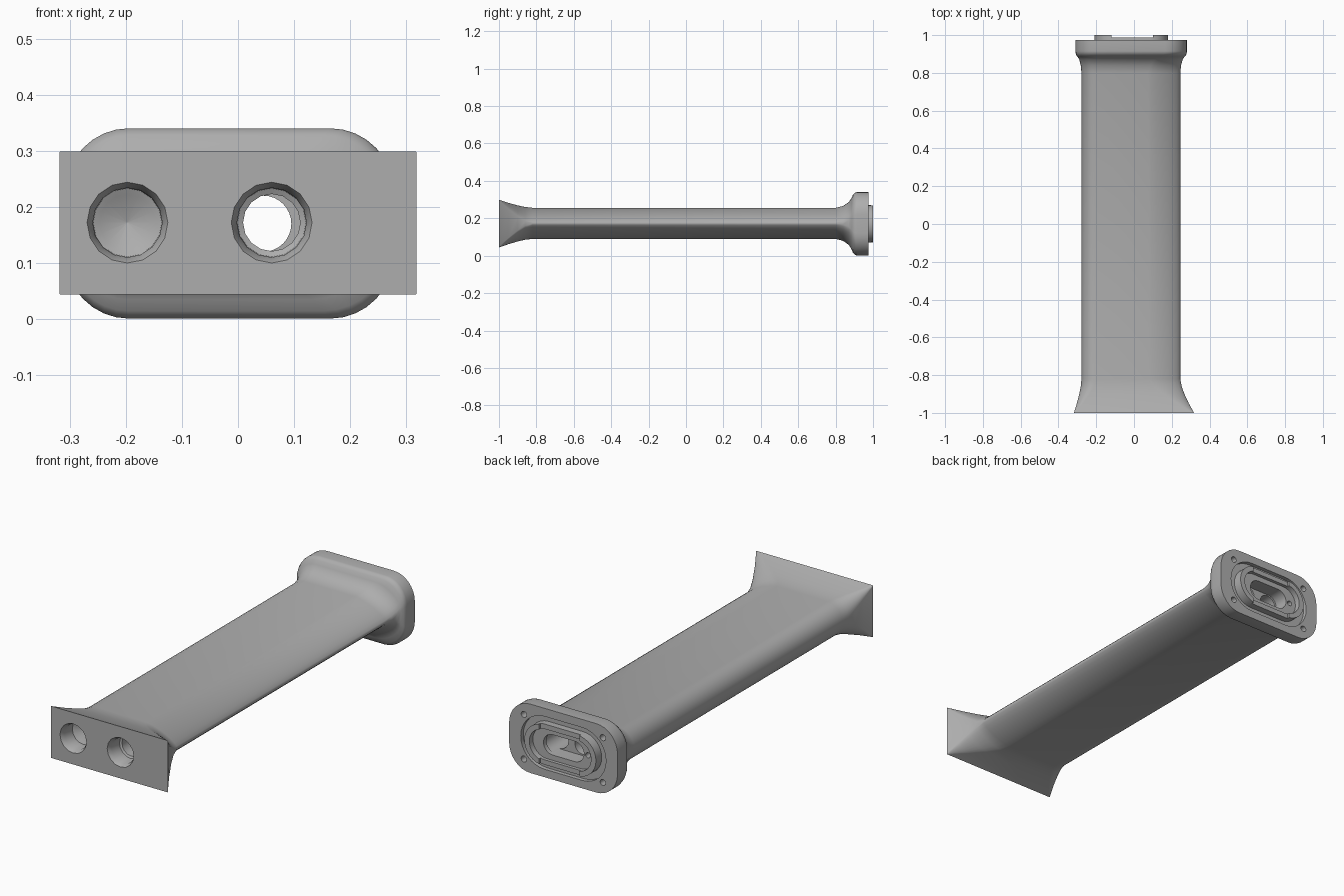
import bpy
import bmesh
import math

if "Cube" in bpy.data.objects:
    bpy.data.objects.remove(bpy.data.objects["Cube"], do_unlink=True)

grey = bpy.data.materials.new("grey_metal")
COLOR = (0.42, 0.42, 0.42, 1)
grey.use_nodes = True
grey.diffuse_color = COLOR
grey.node_tree.nodes["Principled BSDF"].inputs["Base Color"].default_value = COLOR

MID_X, MID_Z = -0.015, 0.17      # centre of the rear flange


def section(x0, x1, z0, z1, left, right, round_z, power, steps=8):
    """Rounded outline; left and right are the corner lengths in x."""
    pts = []
    for quarter in range(4):
        on_right, on_top = quarter in (0, 3), quarter < 2
        rx = right if on_right else left
        p = power if on_right else 2
        cx = x1 - rx if on_right else x0 + rx
        cz = z1 - round_z if on_top else z0 + round_z
        for i in range(steps + 1):
            a = (quarter + i / steps) * math.pi / 2
            c, s = math.cos(a), math.sin(a)
            pts.append((cx + rx * math.copysign(abs(c) ** (2 / p), c),
                        cz + round_z * math.copysign(abs(s) ** (2 / p), s)))
    return pts


def loft(name, rings):
    """Skin a list of (y, outline) rings and cap both ends."""
    bm = bmesh.new()
    loops = [[bm.verts.new((x, y, z)) for x, z in pts] for y, pts in rings]
    for a, b in zip(loops, loops[1:]):
        for i in range(len(a)):
            j = (i + 1) % len(a)
            bm.faces.new((a[i], a[j], b[j], b[i]))
    bm.faces.new(loops[0])
    bm.faces.new(loops[-1])
    bmesh.ops.remove_doubles(bm, verts=bm.verts, dist=1e-5)
    bmesh.ops.recalc_face_normals(bm, faces=bm.faces)
    mesh = bpy.data.meshes.new(name)
    bm.to_mesh(mesh)
    bm.free()
    obj = bpy.data.objects.new(name, mesh)
    bpy.context.collection.objects.link(obj)
    mesh.materials.append(grey)
    return obj


def circle(x, z, r, sides=16):
    return [(x + r * math.cos(math.tau * i / sides),
             z + r * math.sin(math.tau * i / sides)) for i in range(sides)]


def slot(half_x, half_z, x=MID_X, z=MID_Z):
    return section(x - half_x, x + half_x, z - half_z, z + half_z,
                   half_z, half_z, half_z, 2)


def bore(x, z, stages):
    """Turned cutter from (y, radius) stages."""
    return loft("bore_cutter", [(y, circle(x, z, r)) for y, r in stages])


def carve(target, cutters):
    bpy.context.view_layer.objects.active = target
    for cutter in cutters:
        cutter.hide_render = True
        mod = target.modifiers.new("cut", "BOOLEAN")
        mod.operation, mod.solver, mod.object = "DIFFERENCE", "EXACT", cutter
        bpy.ops.object.modifier_apply(modifier=mod.name)


def blend(a, b, t):
    return section(*[u + (v - u) * t for u, v in zip(a, b)])


# Key outlines: front plate, streamlined duct, rear flange
plate = (-0.318, 0.318, 0.044, 0.299, 0.002, 0.002, 0.002, 2)
duct = (-0.278, 0.245, 0.09, 0.256, 0.08, 0.17, 0.083, 1.45)
flange = (-0.31, 0.28, 0.001, 0.34, 0.115, 0.115, 0.12, 2)

front_flare = [(-1, 1), (-0.95, 0.62), (-0.9, 0.3), (-0.86, 0.1), (-0.82, 0)]
rear_flare = [(0.8, 0), (0.84, 0.12), (0.87, 0.36), (0.885, 0.62),
              (0.893, 0.85), (0.905, 0.97), (0.915, 1), (0.975, 1)]
strut = loft("hollow_strut",
             [(y, blend(duct, plate, t)) for y, t in front_flare] +
             [(y, blend(duct, flange, t)) for y, t in rear_flare])

# Oval locating boss with two raised end tabs
boss = loft("locating_boss", [(y, slot(0.195, 0.1)) for y in (0.95, 1)])

# Cutters
PORT_Z = 0.172
through_port = bore(0.06, PORT_Z, [(-1.01, 0.073), (-1, 0.072), (-0.98, 0.062),
                                   (-0.92, 0.061), (-0.915, 0.051), (1.1, 0.051)])
blind_port = bore(-0.197, PORT_Z, [(-1.01, 0.073), (-1, 0.072), (-0.98, 0.062),
                                   (-0.92, 0.061), (-0.915, 0.05), (-0.89, 0.001)])
inner_slot = loft("slot_cutter", [(y, slot(0.11, 0.05)) for y in (0.9, 1.1)])
rear_bore = bore(-0.07, MID_Z, [(0.7, 0.044), (0.95, 0.045)])
pin_hole = bore(-0.147, MID_Z, [(0.92, 0.013), (1.1, 0.013)])
seal_groove = loft("groove_cutter", [(y, slot(0.232, 0.13)) for y in (0.955, 1.1)])
boss_pocket = loft("pocket_cutter", [(y, slot(0.168, 0.076)) for y in (0.972, 1.1)])
tab_gap = loft("gap_cutter", [(y, section(-0.12, 0.1, 0, 0.4, 0.001, 0.001, 0.001, 2))
                              for y in (0.988, 1.1)])
screw_holes = [bore(MID_X + sx * 0.215, MID_Z + sz * 0.11, [(0.93, 0.015), (1.1, 0.015)])
               for sx in (-1, 1) for sz in (-1, 1)]

carve(strut, [through_port, blind_port, seal_groove, inner_slot, rear_bore, pin_hole]
      + screw_holes)
carve(boss, [boss_pocket, tab_gap, inner_slot, pin_hole])

# Remove the helpers, then smooth the curved skin
for obj in [o for o in bpy.data.objects if "_cutter" in o.name]:
    bpy.data.objects.remove(obj, do_unlink=True)
for obj in (strut, boss):
    bpy.ops.object.select_all(action="DESELECT")
    obj.select_set(True)
    bpy.context.view_layer.objects.active = obj
    bpy.ops.object.shade_smooth_by_angle(angle=math.radians(30))
